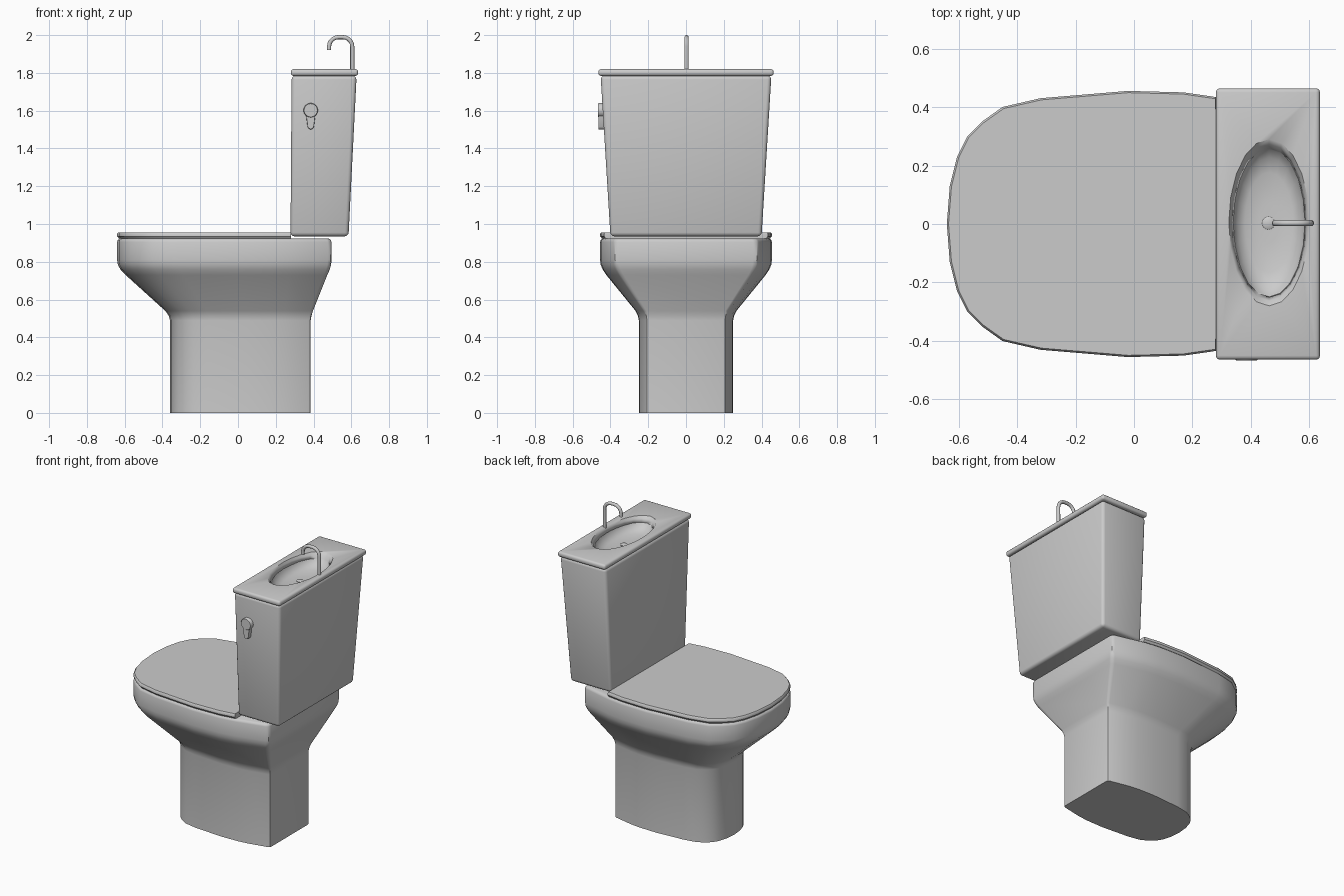
import bpy, bmesh, math

if "Cube" in bpy.data.objects:
    bpy.data.objects.remove(bpy.data.objects["Cube"])

# Half outline of the bowl, front tip to back corner
HALF = [(-0.64, 0), (-0.63, 0.13), (-0.605, 0.23), (-0.57, 0.30), (-0.52, 0.35),
        (-0.45, 0.40), (-0.32, 0.43), (-0.02, 0.455), (0.17, 0.45), (0.28, 0.434),
        (0.475, 0.385), (0.49, 0.375), (0.495, 0.355)]


def outline(x0, x1, w, z, half=HALF):
    """Mirrored outline fitted to an x range and a half width."""
    a, b = half[0][0], half[-1][0]
    pts = [(x0 + (x - a) / (b - a) * (x1 - x0), y / 0.455 * w, z) for x, y in half]
    return pts + [(x, -y, z) for x, y, z in reversed(pts[1:])]


def ellipse(rx, ry, z, cx=0.462, cy=0.005, n=20):
    return [(cx + rx * math.cos(2 * math.pi * i / n),
             cy + ry * math.sin(2 * math.pi * i / n), z) for i in range(n)]


def finish(name, bm, angle=40):
    bmesh.ops.recalc_face_normals(bm, faces=bm.faces)
    me = bpy.data.meshes.new(name)
    bm.to_mesh(me)
    bm.free()
    ob = bpy.data.objects.new(name, me)
    bpy.context.collection.objects.link(ob)
    activate(ob)
    bpy.ops.object.shade_smooth_by_angle(angle=math.radians(angle))
    return ob


def activate(ob):
    bpy.ops.object.select_all(action='DESELECT')
    ob.select_set(True)
    bpy.context.view_layer.objects.active = ob


def loft(name, rings, angle=40):
    """Skin stacked rings and cap both ends."""
    bm = bmesh.new()
    rows = [[bm.verts.new(p) for p in r] for r in rings]
    n = len(rows[0])
    for lo, hi in zip(rows, rows[1:]):
        for i in range(n):
            j = (i + 1) % n
            bm.faces.new((lo[i], lo[j], hi[j], hi[i]))
    bm.faces.new(rows[0][::-1])
    bm.faces.new(rows[-1])
    return finish(name, bm, angle)


def tapered_box(name, bottom, top, bevel):
    """Box from two rectangles (x0, x1, half y, z) with rounded edges."""
    bm = bmesh.new()
    r = [[bm.verts.new((x, y, z)) for x, y in ((x0, -w), (x1, -w), (x1, w), (x0, w))]
         for x0, x1, w, z in (bottom, top)]
    bm.faces.new(r[0][::-1])
    bm.faces.new(r[1])
    for i in range(4):
        j = (i + 1) % 4
        bm.faces.new((r[0][i], r[0][j], r[1][j], r[1][i]))
    bmesh.ops.bevel(bm, geom=bm.edges[:], offset=bevel, segments=3,
                    profile=0.5, affect='EDGES')
    return finish(name, bm)


# Pedestal and bowl
loft("bowl", [outline(*r) for r in (
    (-0.36, 0.385, 0.25, 0), (-0.36, 0.385, 0.25, 0.49),
    (-0.367, 0.389, 0.255, 0.515), (-0.385, 0.397, 0.267, 0.54),
    (-0.595, 0.473, 0.422, 0.73), (-0.623, 0.486, 0.442, 0.76),
    (-0.636, 0.493, 0.452, 0.785), (-0.64, 0.495, 0.455, 0.81),
    (-0.64, 0.495, 0.455, 0.905), (-0.636, 0.491, 0.451, 0.916),
    (-0.626, 0.482, 0.442, 0.922))])

# Closed seat lid
loft("seat_lid", [outline(*r, half=HALF[:10]) for r in (
    (-0.63, 0.28, 0.445, 0.922), (-0.635, 0.28, 0.45, 0.93),
    (-0.64, 0.28, 0.455, 0.935), (-0.64, 0.28, 0.455, 0.948),
    (-0.634, 0.278, 0.449, 0.956))])

# Tank and its lid, with a shared basin cut
tank = tapered_box("tank", (0.278, 0.585, 0.40, 0.935), (0.284, 0.628, 0.452, 1.785), 0.02)
tank_lid = tapered_box("tank_lid", (0.28, 0.636, 0.464, 1.784), (0.28, 0.636, 0.464, 1.82), 0.014)
cutter = loft("basin_cutter", [ellipse(0.138 * s, 0.285 * s, z) for s, z in (
    (0.25, 1.735), (0.6, 1.74), (0.78, 1.755), (0.88, 1.78),
    (0.94, 1.806), (1.0, 1.8201), (1.02, 1.84))])
cutter.hide_render = True
for ob in (tank, tank_lid):
    mod = ob.modifiers.new("basin", 'BOOLEAN')
    mod.operation = 'DIFFERENCE'
    mod.solver = 'EXACT'
    mod.object = cutter
    activate(ob)
    while ob.modifiers[0] != mod:
        bpy.ops.object.modifier_move_to_index(modifier="basin", index=0)
    bpy.ops.object.modifier_apply(modifier="basin")
bpy.data.objects.remove(cutter)

# Drain in the basin
loft("drain", [ellipse(r, r, z, 0.46, 0.003, 16) for r, z in (
    (0.022, 1.725), (0.022, 1.739), (0.018, 1.742))])

# Faucet: hooked pipe
path = [(0.605, 1.80)]
R = 0.05
for cx, start in ((0.605 - R, 0), (0.482 + R, 90)):
    for k in range(6):
        a = math.radians(start + 18 * k)
        path.append((cx + R * math.cos(a), 1.989 - R + R * math.sin(a)))
path.append((0.482, 1.92))
cu = bpy.data.curves.new("faucet", 'CURVE')
cu.dimensions = '3D'
cu.bevel_depth = 0.011
cu.bevel_resolution = 3
cu.use_fill_caps = True
sp = cu.splines.new('POLY')
sp.points.add(len(path) - 1)
for p, (x, z) in zip(sp.points, path):
    p.co = (x, 0.003, z, 1)
faucet = bpy.data.objects.new("faucet", cu)
bpy.context.collection.objects.link(faucet)
activate(faucet)
bpy.ops.object.convert(target='MESH')
bpy.ops.object.shade_smooth_by_angle(angle=math.radians(40))

# Flush lever: round knob with a narrow handle
knob = [(0.385 + 0.038 * math.cos(2 * math.pi * i / 24),
         1.602 + 0.038 * math.sin(2 * math.pi * i / 24)) for i in range(24)]
handle = [(0.36, 1.58), (0.368, 1.515), (0.375, 1.504), (0.385, 1.50),
          (0.395, 1.504), (0.402, 1.515), (0.41, 1.58)]
for name, shape, front in (("lever_knob", knob, -0.467), ("lever_handle", handle, -0.464)):
    cx = sum(p[0] for p in shape) / len(shape)
    cz = sum(p[1] for p in shape) / len(shape)
    loft(name, [[(cx + (x - cx) * s, y, cz + (z - cz) * s) for x, z in shape]
                for s, y in ((1, -0.42), (1, front + 0.004), (0.92, front))])
